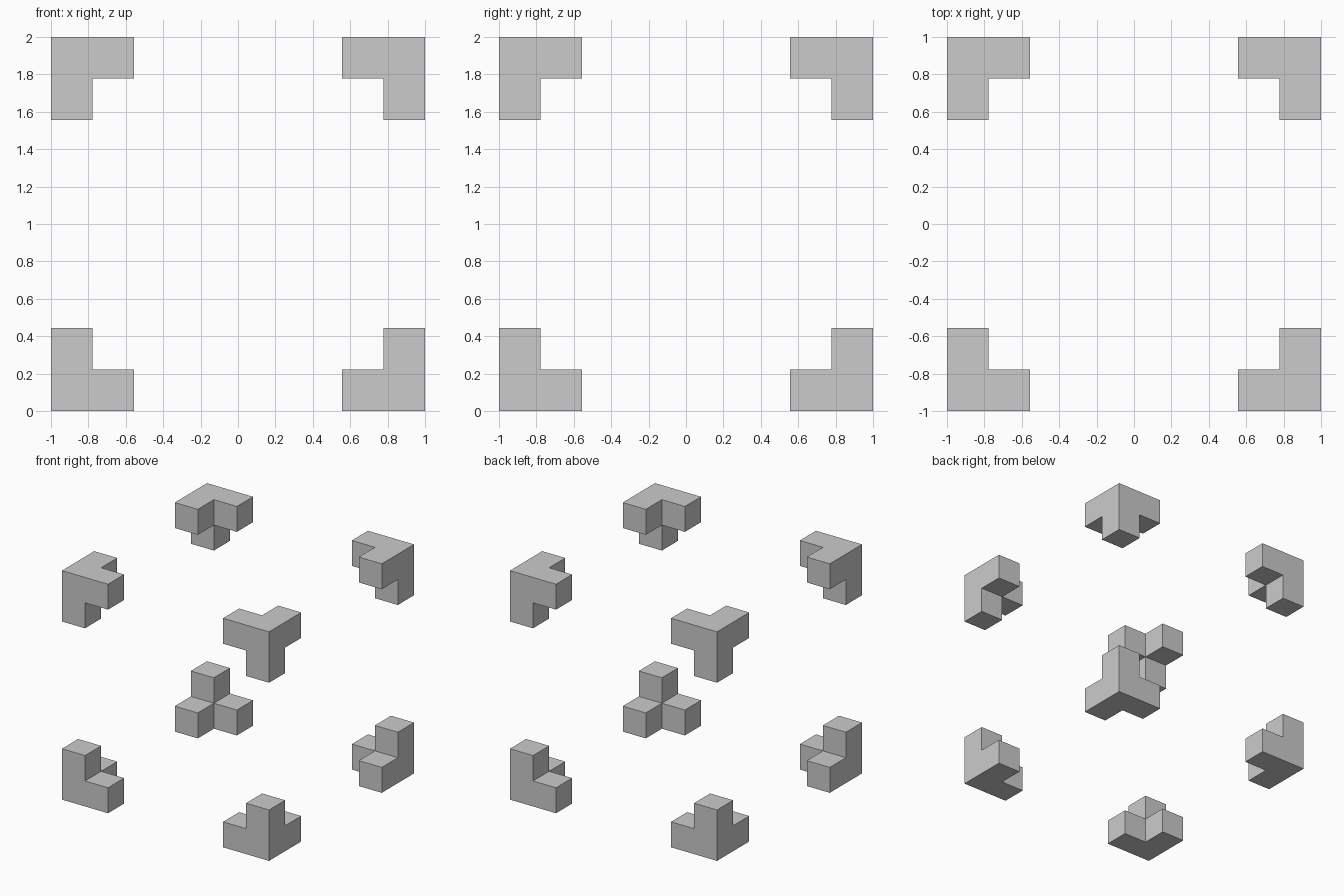
import bpy, bmesh
from mathutils import Vector

if "Cube" in bpy.data.objects:
    bpy.data.objects.remove(bpy.data.objects["Cube"])

CELL = 2 / 9  # one ninth of the overall size

# Corner block: a cube at the outer corner
bm = bmesh.new()
bmesh.ops.create_cube(bm, size=CELL)
bmesh.ops.translate(bm, verts=bm.verts, vec=Vector((1, 1, 1)) * (1 - CELL / 2))

# Three arms: extrude the inward-facing sides by one cell
bm.normal_update()
inner = [f for f in bm.faces if sum(f.normal) < 0]
arms = bmesh.ops.extrude_discrete_faces(bm, faces=inner)["faces"]
for f in arms:
    f.normal_update()
    bmesh.ops.translate(bm, verts=f.verts, vec=f.normal * CELL)
bmesh.ops.recalc_face_normals(bm, faces=bm.faces)

mesh = bpy.data.meshes.new("corner_brackets")
bm.to_mesh(mesh)
bm.free()

# Mirror to all eight corners about the centre of the cube
brackets = bpy.data.objects.new("corner_brackets", mesh)
brackets.location = (0, 0, 1)
bpy.context.collection.objects.link(brackets)
mirror = brackets.modifiers.new("mirror", 'MIRROR')
mirror.use_axis = (True, True, True)
